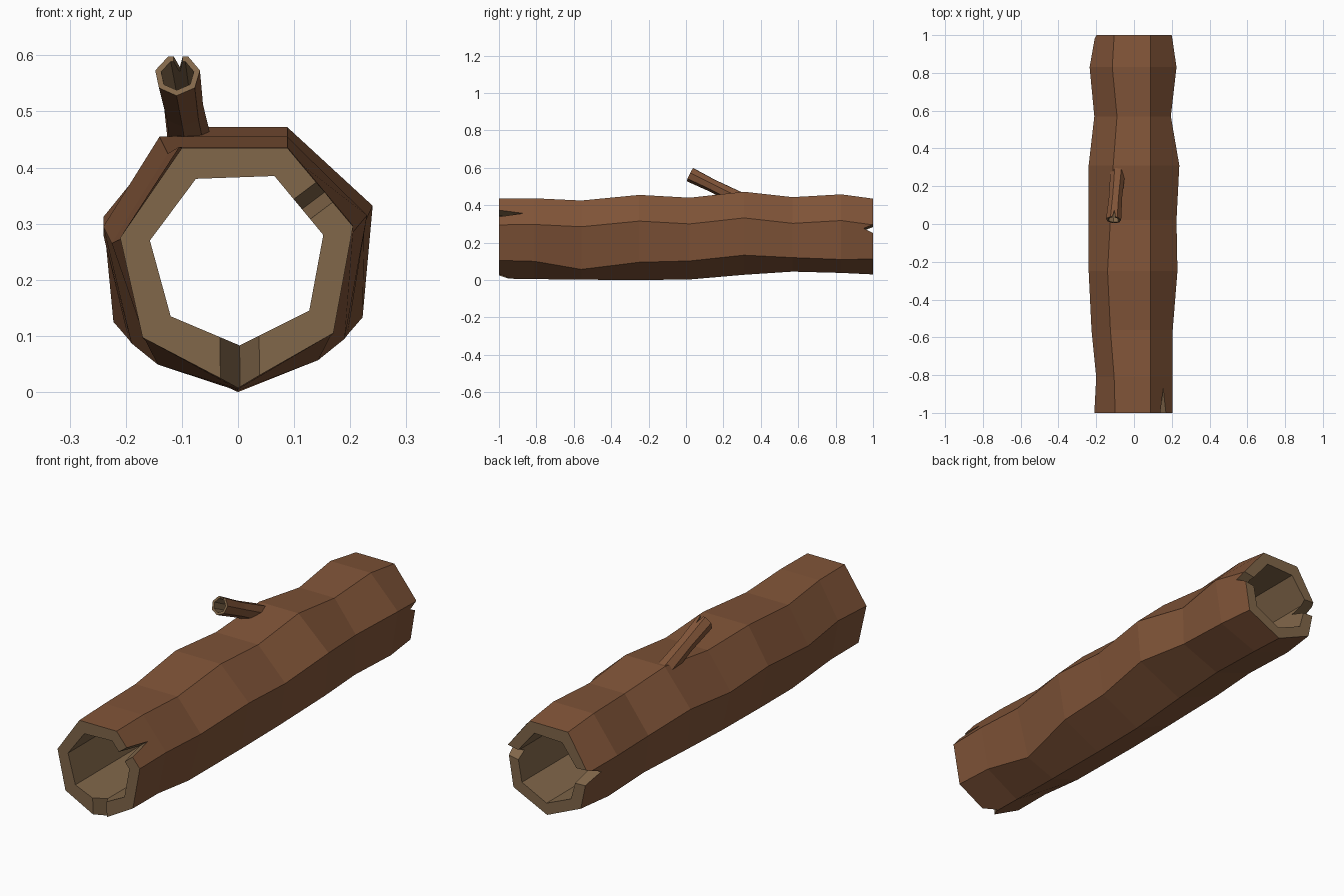
import bpy, bmesh, math
from mathutils import Vector

if "Cube" in bpy.data.objects:
    bpy.data.objects.remove(bpy.data.objects["Cube"])


def material(name, col):
    m = bpy.data.materials.new(name)
    m.diffuse_color = (*col, 1)
    m.use_nodes = True
    m.node_tree.nodes["Principled BSDF"].inputs["Base Color"].default_value = m.diffuse_color
    return m


BARK = material("bark", (0.22, 0.09, 0.04))
WOOD = material("wood", (0.22, 0.135, 0.068))


def make(name, bm):
    bmesh.ops.recalc_face_normals(bm, faces=bm.faces)
    me = bpy.data.meshes.new(name)
    bm.to_mesh(me)
    bm.free()
    me.materials.append(BARK)
    me.materials.append(WOOD)
    ob = bpy.data.objects.new(name, me)
    bpy.context.collection.objects.link(ob)
    return ob


def loft(bm, rings, mats, closed):
    """Skin successive rings; mats gives the material of each band."""
    vs = [[bm.verts.new(p) for p in r] for r in rings]
    n = len(vs[0])
    pairs = list(zip(vs, vs[1:]))
    if closed:
        pairs.append((vs[-1], vs[0]))
    for (a, b), m in zip(pairs, mats):
        for i in range(n):
            j = (i + 1) % n
            bm.faces.new((a[i], a[j], b[j], b[i])).material_index = m
    if not closed:
        bm.faces.new(vs[0]).material_index = 0
        bm.faces.new(vs[-1]).material_index = 1


def wedge(bm, end, out, inward, w, depth, r0, r1):
    """V-shaped splitting wedge cutting into an end face."""
    out, inward = Vector(out).normalized(), Vector(inward).normalized()
    side = out.cross(inward)
    tri = [inward * depth, side * w * 1.3 - inward * depth * 0.3,
           -side * w * 1.3 - inward * depth * 0.3]
    a, b = [[bm.verts.new(Vector(end) + out * r + p) for p in tri] for r in (r0, r1)]
    faces = [bm.faces.new(a), bm.faces.new(b)]
    for i in range(3):
        j = (i + 1) % 3
        faces.append(bm.faces.new((a[i], a[j], b[j], b[i])))
    for f in faces:
        f.material_index = 1


def cut(ob, bm):
    cutter = make(ob.name + "_cutter", bm)
    cutter.hide_render = True
    mod = ob.modifiers.new("splits", 'BOOLEAN')
    mod.operation = 'DIFFERENCE'
    mod.solver = 'EXACT'
    mod.object = cutter
    bpy.context.view_layer.objects.active = ob
    bpy.ops.object.modifier_apply(modifier=mod.name)
    bpy.data.objects.remove(cutter)


# Log: seven-sided rings (y, left, right, top, low half width, low z, bottom, top-left x)
STATIONS = [
    (-1.00, -.21, .205, .435, .170, .105, .008, -.100),
    (-0.81, -.20, .205, .437, .165, .100, .005, -.105),
    (-0.56, -.225, .205, .425, .143, .057, .002, -.125),
    (-0.25, -.24, .230, .455, .190, .095, .000, -.140),
    (0.02, -.24, .225, .440, .195, .102, .003, -.125),
    (0.31, -.24, .240, .472, .222, .133, .028, -.110),
    (0.57, -.21, .195, .443, .190, .120, .045, -.090),
    (0.83, -.235, .225, .458, .190, .110, .038, -.115),
    (1.00, -.205, .200, .435, .170, .112, .030, -.105),
]
outer = [[(tl, y, t), (.088, y, t), (r, y, t - .14), (lw, y, lz),
          (0, y, b), (-lw, y, lz - .008), (l, y, t - .16)]
         for y, l, r, t, lw, lz, b, tl in STATIONS]
BORE = [(-.075, .38), (.065, .385), (.152, .28), (.127, .145),
        (.003, .083), (-.12, .135), (-.157, .27)]
inner = [[(x, y, z) for x, z in BORE] for y in (1, -1)]
bm = bmesh.new()
loft(bm, outer + inner, [0] * 8 + [1] * 3, True)
log = make("hollow_log", bm)

# Splits in both log ends (end sign, angle, half width, depth)
bm = bmesh.new()
for s, deg, w, d in [(-1, 37, .023, .13), (-1, -89, .035, .06),
                     (1, 10, .022, .05), (1, 177, .035, .09)]:
    a = math.radians(deg)
    wedge(bm, (0, s, .24), (math.cos(a), 0, math.sin(a)), (0, -s, 0), w, d, .09, .35)
cut(log, bm)

# Hollow branch stub
base, tip = Vector((-.085, .29, .432)), Vector((-.108, .022, .565))
axis = (tip - base).normalized()
u = axis.cross(Vector((0, 0, 1))).normalized()
v = u.cross(axis)


def ring(t, r):
    c = base.lerp(tip, t)
    return [c + r * (u * math.cos(k) + v * math.sin(k))
            for k in (math.tau * (i + .25) / 7 for i in range(7))]


bm = bmesh.new()
loft(bm, [ring(0, .041), ring(.55, .036), ring(1, .041), ring(1, .030), ring(.4, .025)],
     [0, 0, 1, 1], False)
branch = make("branch_stub", bm)
bm = bmesh.new()
wedge(bm, tip, v, -axis, .008, .04, .01, .06)
cut(branch, bm)
